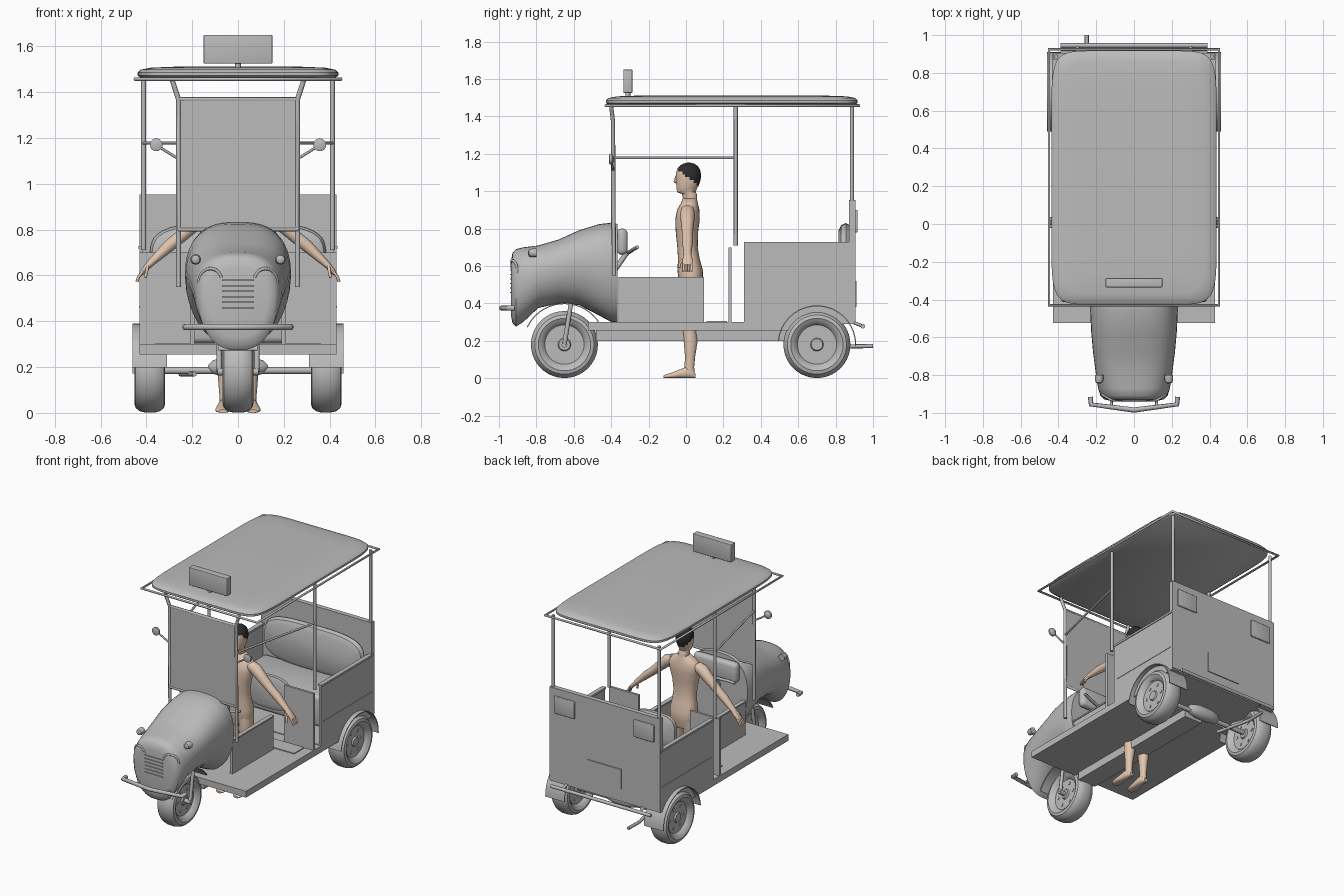
import bpy, bmesh, math
from mathutils import Vector

X, Y, Z = Vector((1, 0, 0)), Vector((0, 1, 0)), Vector((0, 0, 1))


def material(name, col):
    m = bpy.data.materials.new(name)
    m.diffuse_color = (*col, 1)
    return m


GREY = material("body grey", (0.5, 0.5, 0.5))
SKIN = material("skin", (0.75, 0.56, 0.43))
HAIR = material("dark hair", (0.025, 0.025, 0.025))


def finish(name, bm, mat, angle=35):
    bmesh.ops.recalc_face_normals(bm, faces=bm.faces)
    me = bpy.data.meshes.new(name)
    bm.to_mesh(me)
    bm.free()
    ob = bpy.data.objects.new(name, me)
    bpy.context.collection.objects.link(ob)
    me.materials.append(mat)
    bpy.ops.object.select_all(action='DESELECT')
    ob.select_set(True)
    bpy.context.view_layer.objects.active = ob
    bpy.ops.object.shade_smooth_by_angle(angle=math.radians(angle))
    return ob


def box(name, x, y, z, bevel=0, mat=GREY):
    bm = bmesh.new()
    bmesh.ops.create_cube(bm, size=1)
    for v in bm.verts:
        v.co = Vector([(a + b) / 2 + c * (b - a) for (a, b), c in zip((x, y, z), v.co)])
    if bevel:
        bmesh.ops.bevel(bm, geom=bm.edges[:], offset=bevel, segments=3, affect='EDGES', profile=0.5)
    return finish(name, bm, mat)


def loft(name, secs, u, v, power=2, n=32, mat=GREY, taper=0):
    """Skin superellipse sections (centre, half u, half v); taper narrows the lower half."""
    bm = bmesh.new()
    rings = []
    for c, a, b in secs:
        ring = []
        for i in range(n):
            t = 2 * math.pi * (i + 0.5) / n
            p, q = (math.copysign(abs(f) ** (2 / power), f) for f in (math.cos(t), math.sin(t)))
            w = a * (1 + taper * min(q, 0))
            ring.append(bm.verts.new(Vector(c) + u * p * w + v * q * b))
        rings.append(ring)
    for r0, r1 in zip(rings, rings[1:]):
        for i in range(n):
            bm.faces.new((r0[i], r0[(i + 1) % n], r1[(i + 1) % n], r1[i]))
    bm.faces.new(rings[0])
    bm.faces.new(rings[-1])
    return finish(name, bm, mat)


def pipe(name, pts, r, closed=False, mat=GREY):
    cu = bpy.data.curves.new(name, 'CURVE')
    cu.dimensions = '3D'
    cu.bevel_depth, cu.bevel_resolution, cu.use_fill_caps = r, 2, True
    sp = cu.splines.new('POLY')
    sp.points.add(len(pts) - 1)
    for p, co in zip(sp.points, pts):
        p.co = (*co, 1)
    sp.use_cyclic_u = closed
    cu.materials.append(mat)
    ob = bpy.data.objects.new(name, cu)
    bpy.context.collection.objects.link(ob)
    return ob


def lathe(name, profile, centre, n=40):
    """Spin (x, radius) points about the x axis."""
    bm = bmesh.new()
    vs = [bm.verts.new((px, 0, r)) for px, r in profile]
    es = [bm.edges.new(e) for e in zip(vs, vs[1:])]
    bmesh.ops.spin(bm, geom=vs + es, cent=(0, 0, 0), axis=X, angle=2 * math.pi, steps=n)
    bmesh.ops.remove_doubles(bm, verts=bm.verts, dist=1e-4)
    bmesh.ops.translate(bm, vec=centre, verts=bm.verts)
    return finish(name, bm, GREY)


def wheel(name, x, y):
    half = [(0.045, 0), (0.045, 0.03), (0.035, 0.035), (0.035, 0.105), (0.05, 0.115), (0.058, 0.125),
            (0.067, 0.14), (0.062, 0.158), (0.045, 0.172), (0.02, 0.179)]
    lathe(name, half + [(-a, r) for a, r in reversed(half)], (x, y, 0.18))
    for s in (-1, 1):
        for i in range(6):
            a = i * math.pi / 3
            cy, cz = y + 0.075 * math.cos(a), 0.18 + 0.075 * math.sin(a)
            pipe(name + "_stud", [(x + s * 0.03, cy, cz), (x + s * 0.039, cy, cz)], 0.011)


def guard(name, x0, x1, y, r, a0, a1):
    bm = bmesh.new()
    prev = None
    for i in range(19):
        a = math.radians(a0 + (a1 - a0) * i / 18)
        ring = [bm.verts.new((x, y + q * math.cos(a), 0.18 + q * math.sin(a)))
                for x, q in ((x0, r), (x1, r), (x1, r - 0.006), (x0, r - 0.006))]
        if prev:
            for k in range(4):
                bm.faces.new((prev[k], prev[(k + 1) % 4], ring[(k + 1) % 4], ring[k]))
        else:
            bm.faces.new(ring)
        prev = ring
    bm.faces.new(prev)
    finish(name, bm, GREY)


# Front hood: y, half width, bottom, top
hood = [(-0.935, 0.13, 0.33, 0.63), (-0.928, 0.16, 0.295, 0.67), (-0.91, 0.178, 0.275, 0.69),
        (-0.87, 0.19, 0.30, 0.70), (-0.79, 0.203, 0.375, 0.71), (-0.68, 0.217, 0.40, 0.742),
        (-0.57, 0.227, 0.39, 0.792), (-0.465, 0.232, 0.335, 0.824), (-0.40, 0.232, 0.30, 0.832),
        (-0.365, 0.225, 0.30, 0.825)]
loft("hood", [((0, y, (b + t) / 2), w, (t - b) / 2) for y, w, b, t in hood], X, Z, 2.7, 48, taper=0.2)
for i in range(6):
    box("grille_bar", (-0.07, 0.07), (-0.942, -0.93), (0.455 + i * 0.024, 0.462 + i * 0.024))
for s in (-1, 1):
    arc = [math.radians(a) for a in range(-60, 171, 15)]
    pipe("headlamp_brow", [(s * (0.12 + 0.05 * math.cos(a)), -0.932 + 0.03 * max(0, math.cos(a)),
                            0.575 + 0.055 * math.sin(a)) for a in arc], 0.007)
    loft("turn_lamp", [((s * 0.185, y, 0.67), r, r) for y, r in
                       ((-0.845, 0.008), (-0.84, 0.018), (-0.825, 0.023), (-0.80, 0.023))], X, Z, n=16)
    # Front fork and mirrors
    pipe("front_fork", [(s * 0.082, -0.65, 0.18), (s * 0.082, -0.615, 0.40)], 0.012)
    pipe("bumper_stay", [(s * 0.12, -0.965, 0.375), (s * 0.12, -0.88, 0.375)], 0.008)
    pipe("mirror_arm", [(s * 0.27, -0.39, 1.115), (s * 0.35, -0.40, 1.165)], 0.006)
    loft("mirror", [((s * 0.357, y, 1.17), r, r) for y, r in
                    ((-0.412, 0.018), (-0.408, 0.028), (-0.396, 0.028), (-0.385, 0.012))], X, Z, n=20)
box_pts = [(-0.23, -0.915, 0.375), (-0.228, -0.955, 0.375), (0, -0.985, 0.375),
           (0.228, -0.955, 0.375), (0.23, -0.915, 0.375)]
pipe("front_bumper", box_pts, 0.014)

# Dash cushion and steering
box("dash_cushion", (-0.17, 0.17), (-0.37, -0.312), (0.66, 0.80), 0.026)
pipe("steering_column", [(0, -0.40, 0.55), (0, -0.31, 0.68)], 0.014)
pipe("handlebar", [(-0.20, -0.26, 0.70), (-0.13, -0.28, 0.69), (0, -0.31, 0.67),
                   (0.13, -0.28, 0.69), (0.20, -0.26, 0.70)], 0.01)

# Wheels, guards and running gear
wheel("front_wheel", 0, -0.65)
guard("front_guard", -0.085, 0.085, -0.65, 0.222, 25, 155)
for s in (-1, 1):
    wheel("rear_wheel", s * 0.385, 0.70)
    guard("rear_guard", *sorted((s * 0.31, s * 0.46)), 0.70, 0.21, -2, 175)
pipe("front_axle", [(-0.09, -0.65, 0.18), (0.09, -0.65, 0.18)], 0.016)
pipe("rear_axle", [(-0.36, 0.70, 0.185), (0.36, 0.70, 0.185)], 0.016)
loft("drive_motor", [((x, 0.70, 0.20), r, r) for x, r in
                     ((-0.13, 0.01), (-0.11, 0.03), (-0.05, 0.045), (0.05, 0.045), (0.11, 0.03), (0.13, 0.01))],
     Y, Z, n=24)

# Chassis and floor
box("floor", (-0.43, 0.43), (-0.525, 0.57), (0.255, 0.30))
box("rear_floor", (-0.43, 0.43), (0.31, 0.90), (0.29, 0.305))
box("centre_beam", (-0.07, 0.07), (-0.48, 0.60), (0.20, 0.255))
box("floor_mat", (-0.36, 0.36), (0.11, 0.22), (0.30, 0.306))
pipe("rear_bumper", [(-0.39, 0.945, 0.278), (0.39, 0.945, 0.278)], 0.012)
pipe("exhaust", [(-0.19, 0.62, 0.17), (-0.25, 0.87, 0.17), (-0.25, 1.0, 0.172)], 0.011)

# Passenger tub and partition panels
for s in (-1, 1):
    box("tub_side", sorted((s * 0.415, s * 0.43)), (0.31, 0.90), (0.30, 0.718))
    box("side_cap", sorted((s * 0.405, s * 0.435)), (0.31, 0.90), (0.715, 0.729))
    box("side_moulding", sorted((s * 0.43, s * 0.433)), (0.34, 0.88), (0.461, 0.467))
    box("partition", sorted((s * 0.20, s * 0.43)), (0.226, 0.242), (0.30, 0.70))
    box("driver_side_panel", sorted((s * 0.19, s * 0.21)), (-0.36, 0.095), (0.30, 0.535))
    box("driver_panel_cap", sorted((s * 0.185, s * 0.215)), (-0.36, 0.095), (0.53, 0.54))
    box("tail_lamp", sorted((s * 0.23, s * 0.39)), (0.90, 0.918), (0.78, 0.90), 0.005)
    pipe("bumper_bracket", [(s * 0.3, 0.89, 0.30), (s * 0.3, 0.945, 0.278)], 0.009)
box("back_panel", (-0.43, 0.43), (0.872, 0.905), (0.30, 0.953))
box("number_plate", (-0.13, 0.13), (0.905, 0.911), (0.38, 0.52))
box("passenger_seat", (-0.40, 0.40), (0.52, 0.87), (0.305, 0.52), 0.025)
loft("seat_back", [((0, y, 0.67), a, b) for y, a, b in
                   ((0.873, 0.37, 0.15), (0.855, 0.385, 0.16), (0.83, 0.375, 0.15), (0.815, 0.34, 0.12))],
     X, Z, 3.5, 40)
loft("middle_seat_back", [((0, y, 0.56), a, b) for y, a, b in
                          ((0.32, 0.13, 0.09), (0.33, 0.16, 0.115), (0.355, 0.16, 0.115), (0.37, 0.13, 0.09))],
     X, Z, 3.5, 32)

# Windscreen, posts and rails
box("windscreen", (-0.255, 0.255), (-0.394, -0.384), (0.80, 1.37))
pipe("windscreen_frame", [(-0.26, -0.39, 0.80), (0.26, -0.39, 0.80), (0.26, -0.39, 1.37),
                          (-0.26, -0.39, 1.37)], 0.011, True)
for s in (-1, 1):
    pipe("front_post", [(s * 0.26, -0.385, 0.55), (s * 0.26, -0.39, 1.37), (s * 0.288, -0.40, 1.455)], 0.011)
    pipe("middle_post", [(s * 0.412, 0.266, 0.71), (s * 0.412, 0.266, 1.455)], 0.011)
    pipe("rear_post", [(s * 0.412, 0.887, 0.72), (s * 0.412, 0.887, 1.455)], 0.011)
    pipe("side_rail", [(s * 0.26, -0.39, 1.178), (s * 0.412, 0.266, 1.178)], 0.007)

# Roof, roof frame and sign
pipe("roof_frame", [(-0.45, -0.43, 1.457), (0.45, -0.43, 1.457), (0.45, 0.925, 1.457),
                    (-0.45, 0.925, 1.457)], 0.008, True)
loft("roof", [((0, 0.245, z), a, b) for z, a, b in
              ((1.463, 0.425, 0.66), (1.472, 0.438, 0.673), (1.486, 0.438, 0.673), (1.498, 0.425, 0.66),
               (1.507, 0.38, 0.615), (1.511, 0.28, 0.5))], X, Y, 9, 64)
box("roof_sign", (-0.15, 0.15), (-0.335, -0.287), (1.525, 1.65), 0.004)
pipe("sign_stem", [(0, -0.311, 1.50), (0, -0.311, 1.53)], 0.013)

# Driver figure
loft("torso", [((0, y, z), a, b) for z, y, a, b in
               ((0.46, 0.025, 0.075, 0.05), (0.52, 0.025, 0.095, 0.066), (0.58, 0.022, 0.095, 0.068),
                (0.64, 0.015, 0.085, 0.058), (0.70, 0.008, 0.08, 0.055), (0.78, 0.005, 0.092, 0.06),
                (0.85, 0.008, 0.11, 0.066), (0.90, 0.012, 0.115, 0.06), (0.935, 0.018, 0.085, 0.046),
                (0.96, 0.02, 0.04, 0.038))], X, Y, 2.3, 28, SKIN)
head = [(0.94, 0.024, 0.034, 0.036), (0.985, 0.018, 0.034, 0.04), (0.995, 0.002, 0.036, 0.05),
        (1.015, 0.004, 0.043, 0.055), (1.03, 0.008, 0.048, 0.06), (1.045, 0.01, 0.051, 0.063),
        (1.06, 0.012, 0.053, 0.066), (1.075, 0.013, 0.055, 0.067), (1.09, 0.013, 0.055, 0.067),
        (1.105, 0.013, 0.053, 0.065), (1.12, 0.013, 0.049, 0.06), (1.135, 0.014, 0.039, 0.048),
        (1.147, 0.015, 0.024, 0.03), (1.152, 0.015, 0.008, 0.01)]
ob = loft("head", [((0, y, z), a, b) for z, y, a, b in head], X, Y, 2, 32, SKIN)
ob.data.materials.append(HAIR)
for f in ob.data.polygons:
    f.material_index = int(f.center.z > 1.08 - 0.75 * f.center.y)
loft("nose", [((0, y, z), a, b) for z, y, a, b in
              ((1.085, -0.05, 0.006, 0.006), (1.05, -0.056, 0.01, 0.011), (1.042, -0.05, 0.009, 0.007))],
     X, Y, n=12, mat=SKIN)
for s in (-1, 1):
    perp = Vector((s * 0.7, 0, 0.72))
    loft("arm", [((s * x, 0.008, z), a, b) for x, z, a, b in
                 ((0.085, 0.90, 0.035, 0.035), (0.13, 0.88, 0.04, 0.04), (0.19, 0.825, 0.033, 0.035),
                  (0.25, 0.77, 0.028, 0.029), (0.30, 0.73, 0.027, 0.029), (0.375, 0.66, 0.017, 0.02),
                  (0.395, 0.64, 0.014, 0.026), (0.42, 0.612, 0.011, 0.028), (0.428, 0.603, 0.006, 0.02))],
         perp, Y, n=20, mat=SKIN)
    for i in range(4):
        y = -0.014 + i * 0.0145
        pipe("finger", [(s * 0.418, y, 0.615), (s * 0.435, y, 0.592), (s * 0.441, y, 0.572)], 0.0065, mat=SKIN)
    pipe("thumb", [(s * 0.395, -0.015, 0.64), (s * 0.40, -0.035, 0.61), (s * 0.405, -0.036, 0.59)], 0.007, mat=SKIN)
    loft("leg", [((s * x, y, z), a, b) for z, x, y, a, b in
                 ((0.54, 0.045, 0.025, 0.045, 0.058), (0.44, 0.05, 0.02, 0.047, 0.054),
                  (0.34, 0.053, 0.015, 0.037, 0.042), (0.28, 0.055, 0.015, 0.032, 0.038),
                  (0.20, 0.058, 0.025, 0.034, 0.038), (0.12, 0.06, 0.022, 0.025, 0.028),
                  (0.06, 0.06, 0.018, 0.02, 0.026), (0.015, 0.06, 0.018, 0.022, 0.03))],
         X, Y, n=20, mat=SKIN)
    loft("foot", [((s * x, y, h), w, h) for y, x, w, h in
                  ((0.05, 0.06, 0.012, 0.012), (0.035, 0.06, 0.022, 0.022), (0.0, 0.06, 0.025, 0.03),
                   (-0.04, 0.063, 0.029, 0.022), (-0.08, 0.066, 0.033, 0.014), (-0.11, 0.066, 0.028, 0.01),
                   (-0.12, 0.066, 0.018, 0.007))], X, Z, 2.4, 20, SKIN)
